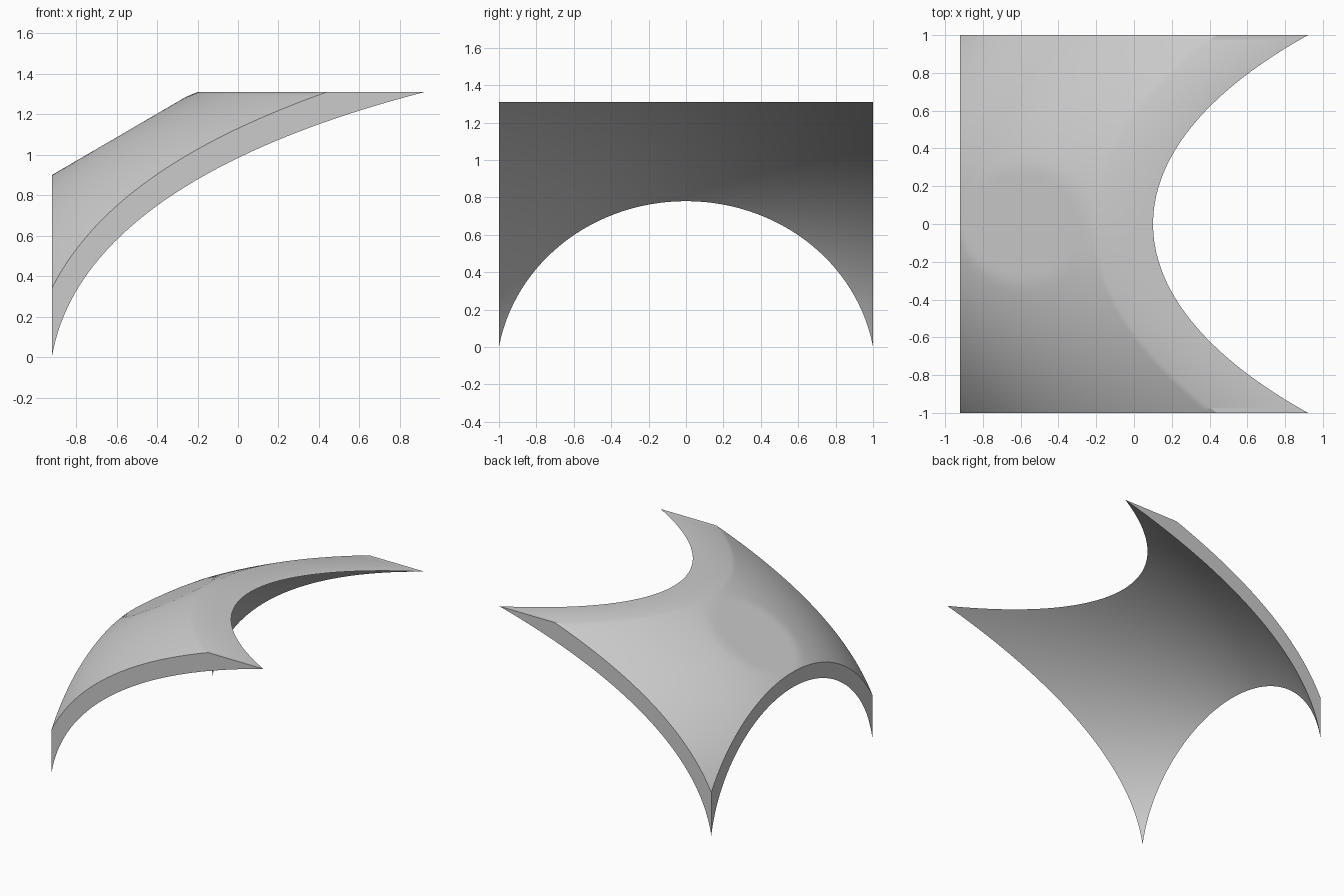
import bpy, bmesh, math

cube = bpy.data.objects.get("Cube")
if cube:
    bpy.data.objects.remove(cube, do_unlink=True)

BACK, TOP, ROWS, STEPS = -0.92, 1.31, 64, 40


def quadric(k, a, c, e, f, g):
    """Height of the curved skin y^2 = k + a*u + c*u^2 + e*z + f*z^2 + g*u*z."""
    def height(u, y):
        b = e + g * u
        const = k + a * u + c * u * u - y * y
        return (b + math.sqrt(max(b * b - 4 * f * const, 0))) / (-2 * f)
    return height


inner = quadric(1, 2.217, -0.13, -0.372, -1.166, -0.478)
outer_curve = quadric(1.305, 2.77, 0, -0.561, -0.988, -0.92)


def outer(u, y):
    # the crown of the outer skin is flattened to a sloping plane
    return min(outer_curve(u, y), 0.9 + 0.583 * u)


def reach(height, y):
    """Distance from the back face at which a skin meets the flat top."""
    low, high = 0.0, 2.0
    for _ in range(40):
        mid = (low + high) / 2
        if height(mid, y) < TOP:
            low = mid
        else:
            high = mid
    return low


def skin(height, y):
    end = reach(height, y)
    # denser samples toward the steep back corner
    spans = [end * (i / STEPS) ** 1.6 for i in range(STEPS + 1)]
    return [(BACK + u, y, min(height(u, y), TOP)) for u in spans]


# Vault segment: closed cross-sections lofted from front to back
bm = bmesh.new()
loops = []
for j in range(ROWS + 1):
    y = -math.cos(math.pi * j / ROWS)
    section = skin(outer, y) + skin(inner, y)[::-1]
    loops.append([bm.verts.new(p) for p in section])

for near, far in zip(loops, loops[1:]):
    for i in range(len(near)):
        n = (i + 1) % len(near)
        bm.faces.new((near[i], near[n], far[n], far[i]))

# flat side faces, built as strips between the two skins
for loop in (loops[0], loops[-1]):
    for i in range(STEPS):
        bm.faces.new((loop[i], loop[i + 1], loop[-2 - i], loop[-1 - i]))

bmesh.ops.recalc_face_normals(bm, faces=bm.faces)
mesh = bpy.data.meshes.new("vault_segment")
bm.to_mesh(mesh)
bm.free()

vault = bpy.data.objects.new("vault_segment", mesh)
bpy.context.collection.objects.link(vault)

# Plain grey material
grey = bpy.data.materials.new("light_grey")
grey.use_nodes = True
colour = (0.6, 0.6, 0.6, 1)
grey.diffuse_color = colour
for node in grey.node_tree.nodes:
    if node.type == "BSDF_PRINCIPLED":
        node.inputs["Base Color"].default_value = colour
mesh.materials.append(grey)

bpy.ops.object.select_all(action="DESELECT")
vault.select_set(True)
bpy.context.view_layer.objects.active = vault
bpy.ops.object.shade_smooth_by_angle(angle=math.radians(30))
